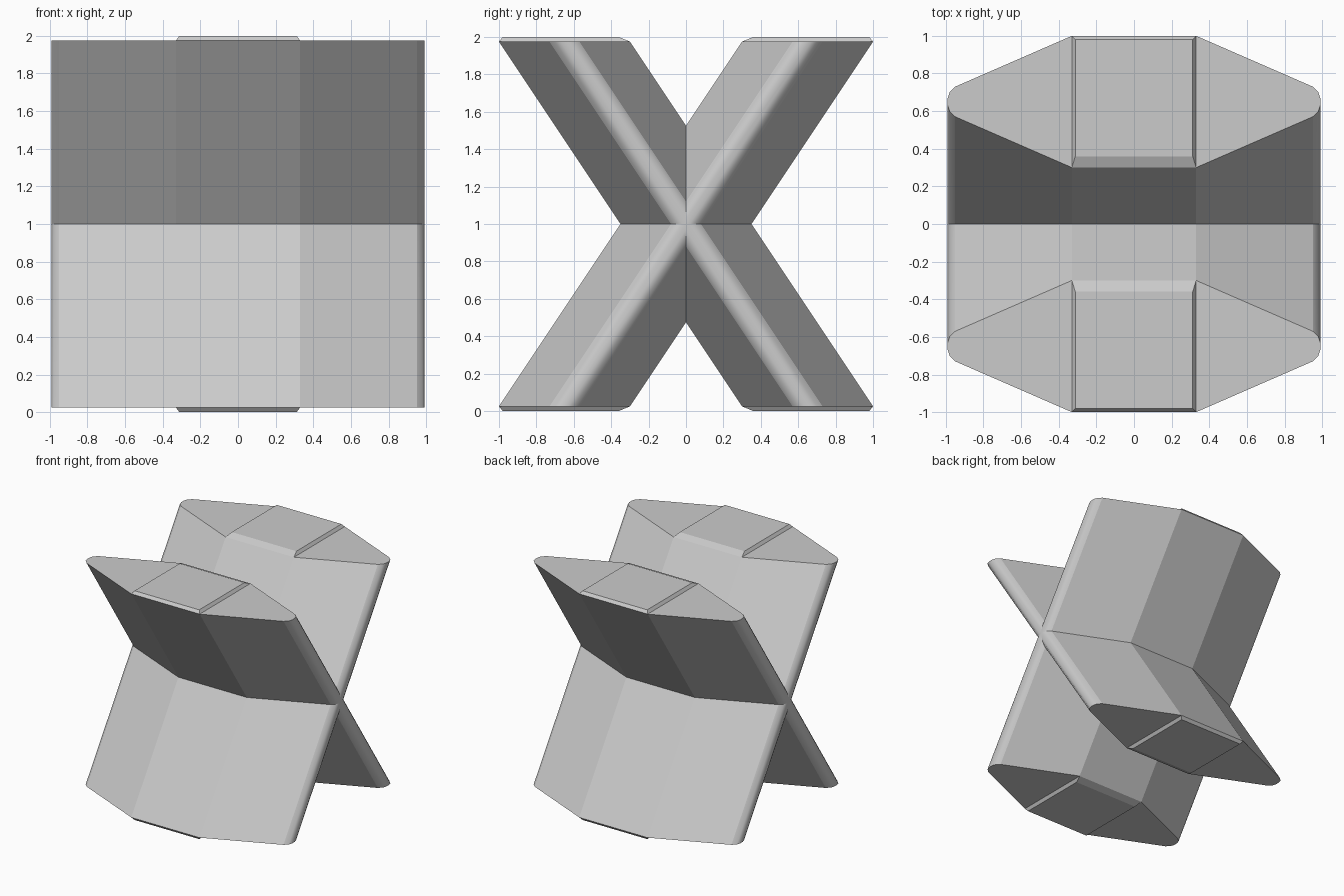
import bpy, bmesh

if "Cube" in bpy.data.objects:
    bpy.data.objects.remove(bpy.data.objects["Cube"])

mat = bpy.data.materials.new("light grey")
mat.diffuse_color = (0.6, 0.6, 0.6, 1)
mat.use_nodes = True
mat.node_tree.nodes["Principled BSDF"].inputs["Base Color"].default_value = mat.diffuse_color

# Horizontal cross-section of one slanted slab (x, y offset from its centre line)
side = [(0.33, 0.35), (0.95, 0.08), (0.98, 0.05), (0.99, 0.02)]
right = side + [(x, -y) for x, y in reversed(side)]
ring = right + [(-x, -y) for x, y in right]
n = len(ring)
h = len(right)

SHOULDER = 0.975   # height of the slab end above the crossing
LEAN = 0.65        # sideways shift of the slab end

bm = bmesh.new()
low = [bm.verts.new((x, y, 1)) for x, y in ring]
top = [bm.verts.new((x, y + LEAN, 1 + SHOULDER)) for x, y in ring]

# Slanted walls, with the narrow edges smooth
for i in range(n):
    j = (i + 1) % n
    f = bm.faces.new((low[i], low[j], top[j], top[i]))
    f.smooth = abs(ring[i][0]) > 0.9 and abs(ring[j][0]) > 0.9

# Flat shoulders either side of the raised pad
bm.faces.new(top[:h])
bm.faces.new(top[h:])

# Raised, chamfered pad on the slab end
base = [top[0], top[h - 1], top[h], top[n - 1]]
pad = [bm.verts.new((x, y, 2)) for x, y in
       ((0.312, 0.98), (0.312, 0.36), (-0.312, 0.36), (-0.312, 0.98))]
for i in range(4):
    j = (i + 1) % 4
    bm.faces.new((base[i], base[j], pad[j], pad[i]))
bm.faces.new(pad)

# Keep only the half beyond the crossing plane; mirroring makes the X
bmesh.ops.bisect_plane(bm, geom=bm.verts[:] + bm.edges[:] + bm.faces[:],
                       plane_co=(0, 0, 0), plane_no=(0, 1, 0), clear_inner=True)
bmesh.ops.recalc_face_normals(bm, faces=bm.faces)
# Make sure the pad faces outwards
bm.normal_update()
highest = max(bm.faces, key=lambda f: f.calc_center_median().z)
if highest.normal.z < 0:
    bmesh.ops.reverse_faces(bm, faces=bm.faces)

# Sharp creases at the crossing planes
for e in bm.edges:
    if all(abs(v.co.y) < 1e-4 for v in e.verts) or all(abs(v.co.z - 1) < 1e-4 for v in e.verts):
        e.smooth = False
# Centre on the crossing so the mirrors act there
bmesh.ops.translate(bm, verts=bm.verts, vec=(0, 0, -1))

mesh = bpy.data.meshes.new("crossed_slabs")
bm.to_mesh(mesh)
bm.free()
mesh.materials.append(mat)
obj = bpy.data.objects.new("crossed_slabs", mesh)
bpy.context.collection.objects.link(obj)
obj.location.z = 1

mirror = obj.modifiers.new("four_arms", 'MIRROR')
mirror.use_axis = (False, True, True)
mirror.use_clip = True
mirror.merge_threshold = 0.0005
